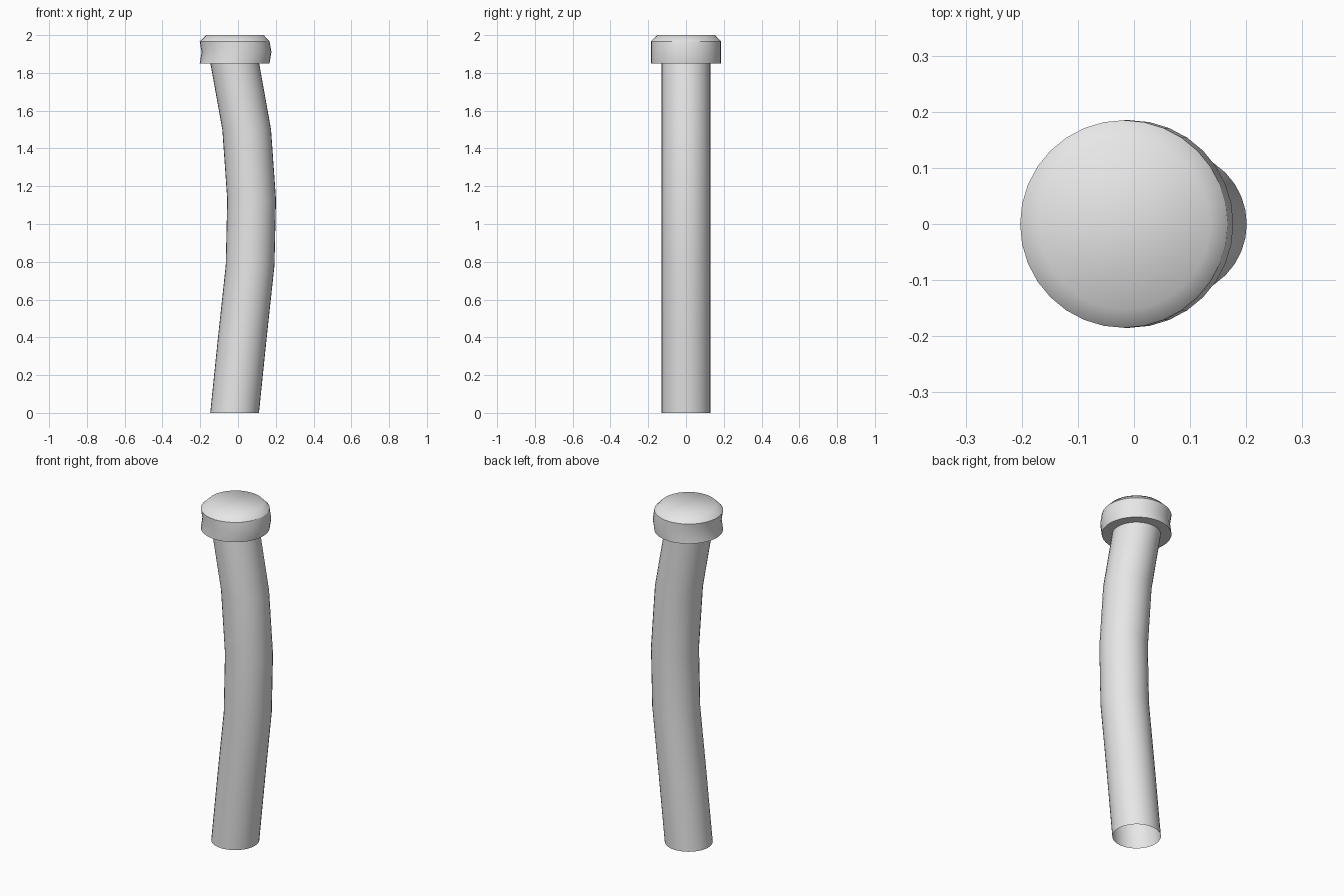
import bpy
import bmesh
from math import cos, sin, tau

SIDES = 32

cube = bpy.data.objects.get("Cube")
if cube:
    bpy.data.objects.remove(cube, do_unlink=True)

grey = bpy.data.materials.new("light_grey")
grey.use_nodes = True
grey.diffuse_color = (0.8, 0.8, 0.8, 1)
grey.node_tree.nodes["Principled BSDF"].inputs["Base Color"].default_value = (0.8, 0.8, 0.8, 1)


def loft(name, rings, sharp=(), cap_top=False):
    """Skin level circles given as (centre x, z, radius); sharp lists creased rings."""
    bm = bmesh.new()
    loops = [[bm.verts.new((cx + r * cos(tau * i / SIDES), r * sin(tau * i / SIDES), z))
              for i in range(SIDES)] for cx, z, r in rings]
    for low, high in zip(loops, loops[1:]):
        for i in range(SIDES):
            j = (i + 1) % SIDES
            bm.faces.new((low[i], low[j], high[j], high[i]))
    if cap_top:
        bm.faces.new(loops[-1])
    for face in bm.faces:
        face.smooth = True
    for k in sharp:
        for i in range(SIDES):
            bm.edges.get((loops[k][i - 1], loops[k][i])).smooth = False
    mesh = bpy.data.meshes.new(name)
    bm.to_mesh(mesh)
    bm.free()
    mesh.materials.append(grey)
    obj = bpy.data.objects.new(name, mesh)
    bpy.context.collection.objects.link(obj)
    return obj


# Bowed stem, open at the bottom
STEM_R = 0.129
path = [(-0.018, 0), (0.022, 0.39), (0.064, 0.78), (0.072, 1.13), (0.046, 1.5), (-0.017, 1.85)]
loft("stem", [(x, z, STEM_R) for x, z in path])

# Collar head: flat underside, slightly bent wall, bevelled top
loft("head", [(-0.017, 1.85, STEM_R), (-0.018, 1.85, 0.185), (-0.008, 1.91, 0.185),
              (-0.018, 1.967, 0.185), (-0.016, 2.0, 0.152)],
     sharp=(1, 3), cap_top=True)
